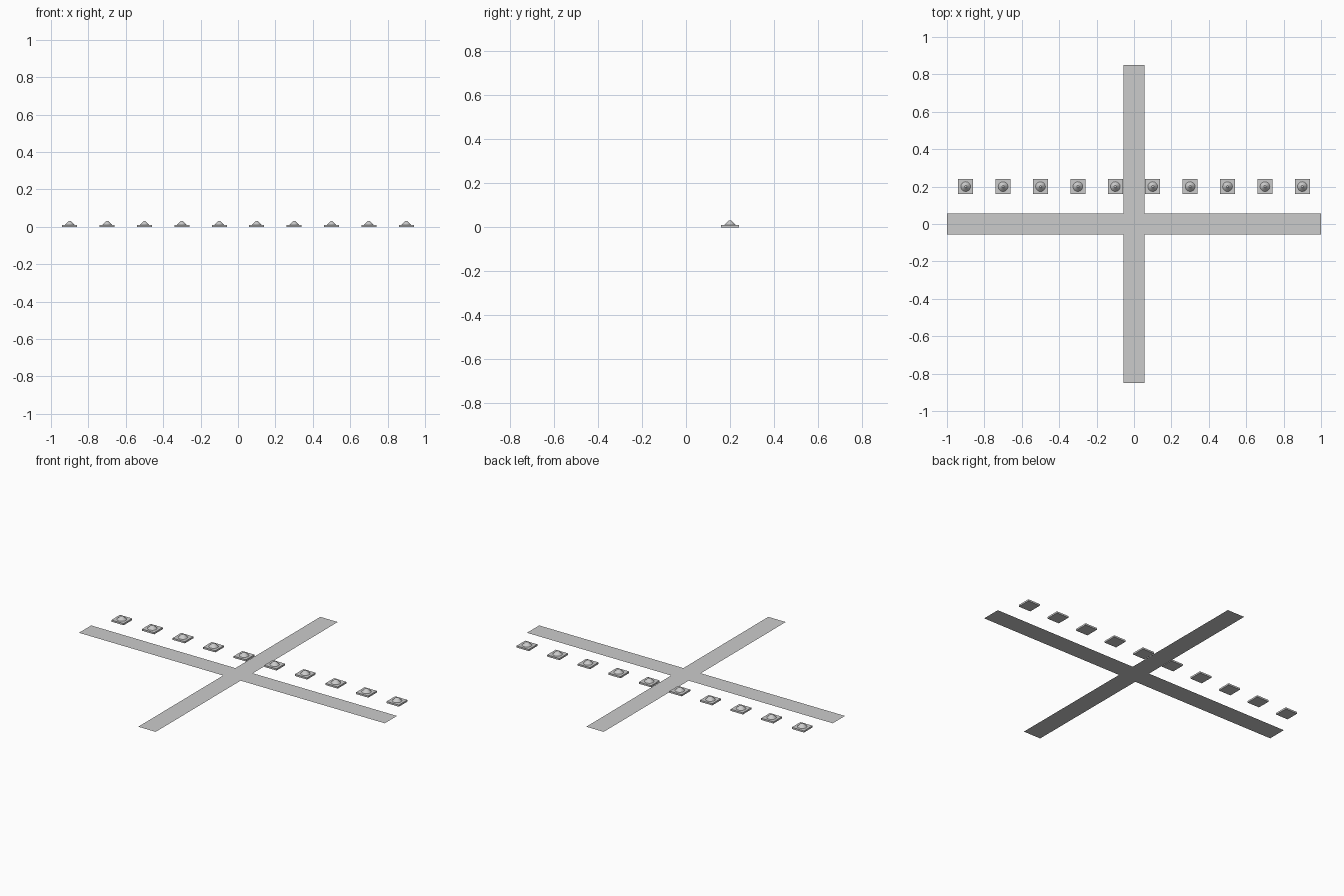
import bpy, bmesh
from mathutils import Matrix

if "Cube" in bpy.data.objects:
    bpy.data.objects.remove(bpy.data.objects["Cube"])


def finish(name, bm, loc=(0, 0, 0)):
    me = bpy.data.meshes.new(name)
    bm.to_mesh(me)
    bm.free()
    ob = bpy.data.objects.new(name, me)
    ob.location = loc
    bpy.context.collection.objects.link(ob)
    return ob


# two flat crossing strips
def strip(name, hx, hy, z):
    bm = bmesh.new()
    bmesh.ops.create_grid(bm, x_segments=1, y_segments=1, size=1,
                          matrix=Matrix.Diagonal((hx, hy, 1, 1)))
    return finish(name, bm, (0, 0, z))


strip("long_road", 1.0, 0.057, 0.001)
strip("cross_road", 0.057, 0.85, 0.001)


# square reflector stud: thin base plate with a low round cone
def stud_mesh():
    bm = bmesh.new()
    bmesh.ops.create_cube(bm, size=1, matrix=Matrix.Translation((0, 0, 0.005))
                          @ Matrix.Diagonal((0.08, 0.08, 0.01, 1)))
    r = bmesh.ops.create_cone(bm, cap_ends=True, segments=24, radius1=0.026,
                              radius2=0.006, depth=0.02,
                              matrix=Matrix.Translation((0, 0, 0.02)))
    for f in {f for v in r["verts"] for f in v.link_faces}:
        f.smooth = len(f.verts) == 4
    return bm


# row of studs along the road
for i in range(10):
    finish(f"road_stud_{i + 1}", stud_mesh(), (-0.9 + 0.2 * i, 0.2, 0))
